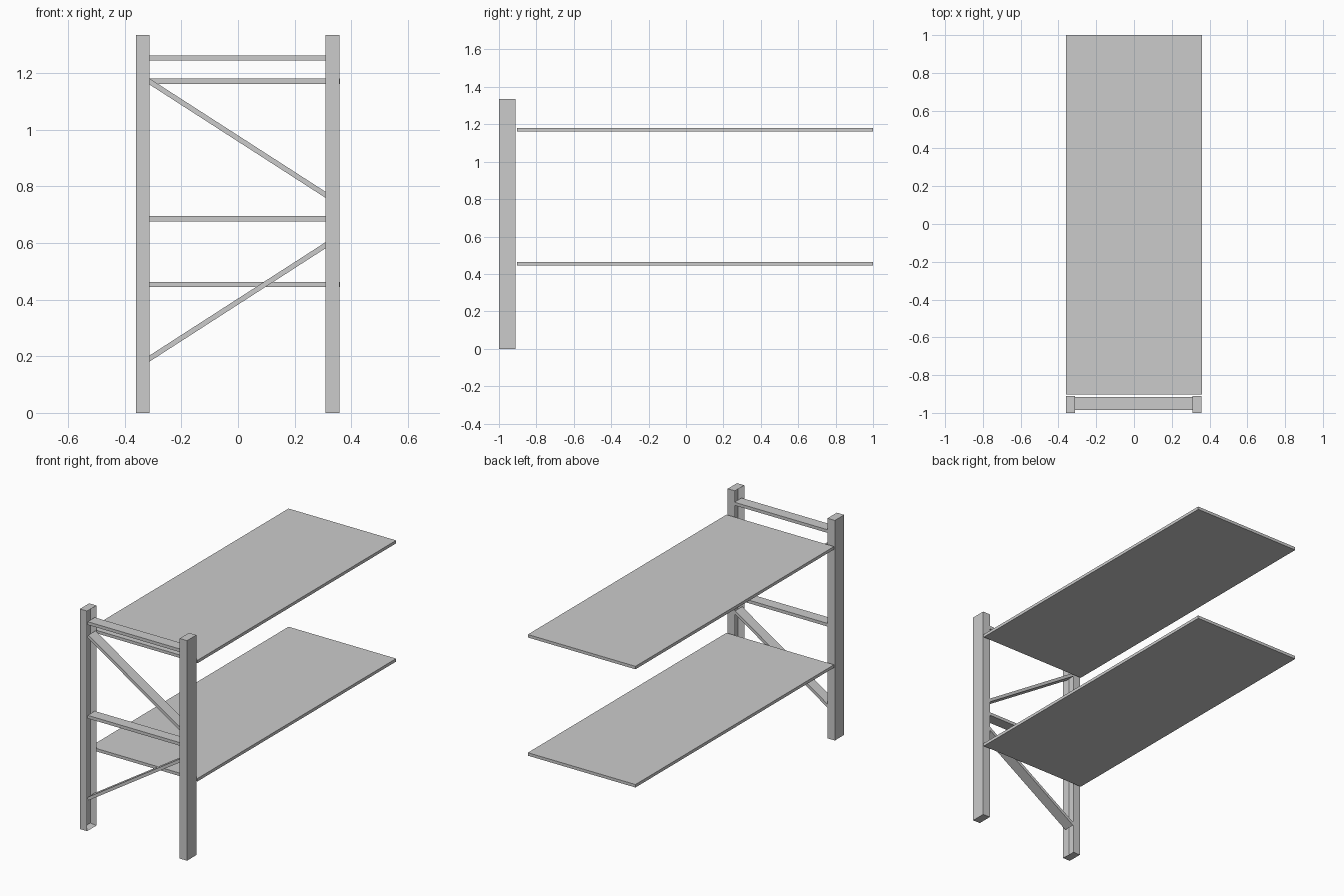
import bpy, bmesh, math
from mathutils import Matrix, Vector

if "Cube" in bpy.data.objects:
    bpy.data.objects.remove(bpy.data.objects["Cube"])

def finish(name, bm):
    bmesh.ops.recalc_face_normals(bm, faces=bm.faces)
    me = bpy.data.meshes.new(name)
    bm.to_mesh(me)
    bm.free()
    ob = bpy.data.objects.new(name, me)
    bpy.context.collection.objects.link(ob)
    return ob

def box_bm(x0, x1, y0, y1, z0, z1):
    bm = bmesh.new()
    bmesh.ops.create_cube(bm, size=1)
    bmesh.ops.scale(bm, vec=(x1 - x0, y1 - y0, z1 - z0), verts=bm.verts)
    bmesh.ops.translate(bm, vec=((x0 + x1) / 2, (y0 + y1) / 2, (z0 + z1) / 2), verts=bm.verts)
    return bm

# upright posts with a long recess in the inner face
def post(name, x0, x1, inward):
    bm = box_bm(x0, x1, -1.0, -0.911, 0, 1.335)
    bm.normal_update()
    face = [f for f in bm.faces if f.normal.x * inward > 0.9][0]
    bmesh.ops.inset_region(bm, faces=[face], thickness=0.015)
    bmesh.ops.translate(bm, vec=(-inward * 0.034, 0, 0), verts=face.verts)
    finish(name, bm)

post("left_post", -0.361, -0.312, 1)
post("right_post", 0.309, 0.358, -1)

# flat bar from point to point in the x-z plane
def bar(name, xa, za, xb, zb, thick=0.019):
    a, b = Vector((xa, -0.95, za)), Vector((xb, -0.95, zb))
    d = b - a
    half = d.length / 2
    bm = box_bm(-half, half, -0.034, 0.034, -thick / 2, thick / 2)
    rot = Matrix.Rotation(-math.atan2(d.z, d.x), 4, 'Y')
    bmesh.ops.transform(bm, matrix=Matrix.Translation((a + b) / 2) @ rot, verts=bm.verts)
    finish(name, bm)

# horizontal rungs and diagonal braces
bar("upper_rung", -0.32, 1.253, 0.317, 1.253)
bar("middle_rung", -0.32, 0.685, 0.317, 0.685)
bar("upper_brace", -0.32, 1.175, 0.317, 0.765, 0.018)
bar("lower_brace", -0.32, 0.187, 0.317, 0.597, 0.018)

# shelf boards
for name, z in (("upper_shelf", 1.162), ("lower_shelf", 0.445)):
    finish(name, box_bm(-0.361, 0.361, -0.903, 1.0, z, z + 0.018))
